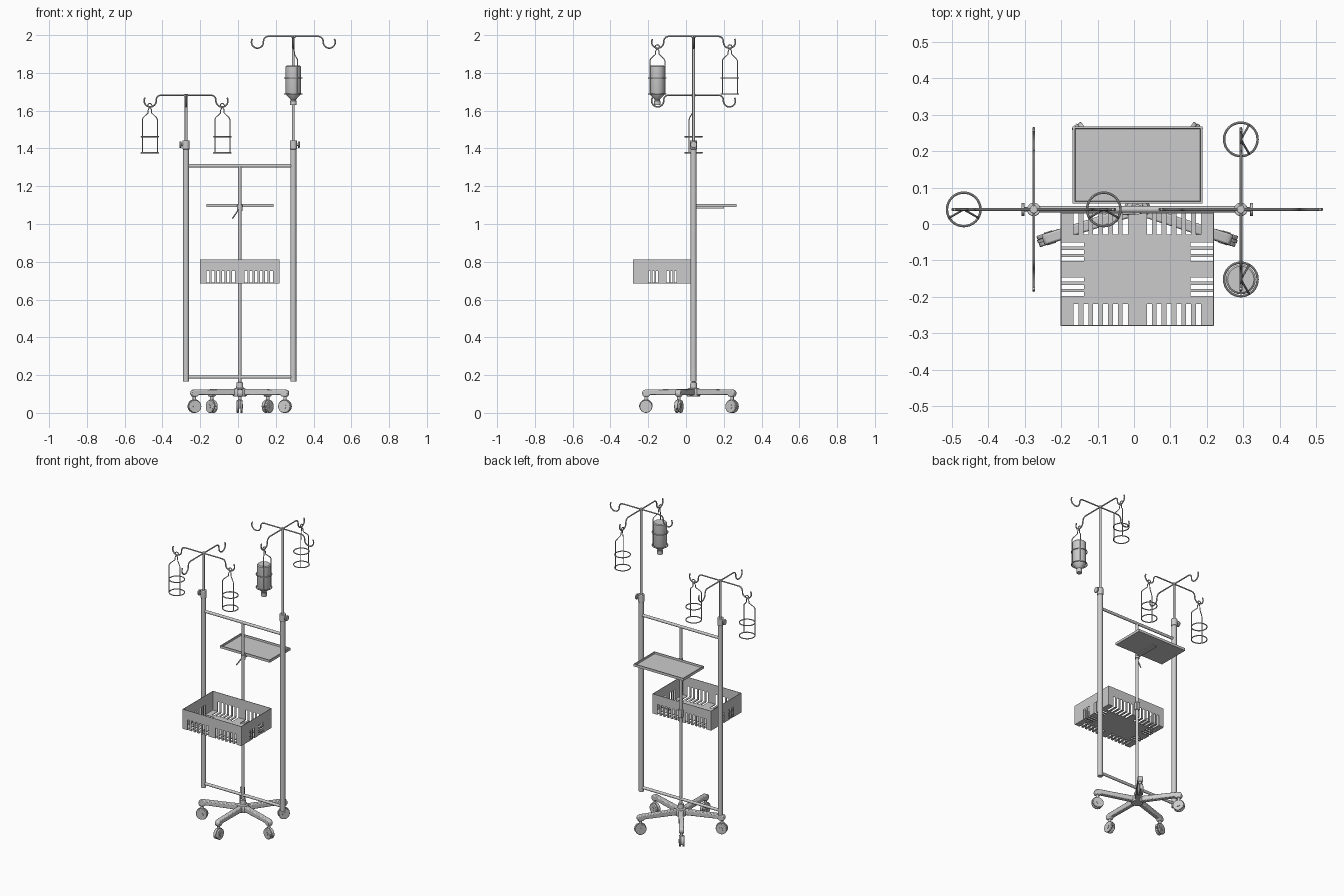
import bpy, bmesh
from math import pi, sin, cos, radians
from mathutils import Vector, Matrix

if "Cube" in bpy.data.objects:
    bpy.data.objects.remove(bpy.data.objects["Cube"])

CX, CY = 0.009, 0.04          # axis of the stand
I = Matrix.Identity(4)


def mesh_obj(name, bm, M=I, bevel=0):
    bmesh.ops.recalc_face_normals(bm, faces=bm.faces)
    me = bpy.data.meshes.new(name)
    bm.to_mesh(me)
    bm.free()
    ob = bpy.data.objects.new(name, me)
    bpy.context.collection.objects.link(ob)
    ob.matrix_world = M
    if bevel:
        m = ob.modifiers.new("bevel", 'BEVEL')
        m.width, m.segments, m.limit_method = bevel, 2, 'ANGLE'
    return ob


def cyl(name, p, q, r, r2=None, M=I, n=24, bevel=0):
    p, q = Vector(p), Vector(q)
    d = q - p
    T = Matrix.Translation((p + q) / 2) @ d.to_track_quat('Z', 'Y').to_matrix().to_4x4()
    bm = bmesh.new()
    bmesh.ops.create_cone(bm, cap_ends=True, segments=n, radius1=r,
                          radius2=r if r2 is None else r2, depth=d.length, matrix=T)
    return mesh_obj(name, bm, M, bevel)


def add_box(bm, lo, hi):
    lo, hi = Vector(lo), Vector(hi)
    bmesh.ops.create_cube(bm, size=1, matrix=Matrix.Translation((lo + hi) / 2)
                          @ Matrix.Diagonal((*(hi - lo), 1)))


def box(name, lo, hi, bevel=0):
    bm = bmesh.new()
    add_box(bm, lo, hi)
    return mesh_obj(name, bm, I, bevel)


def prism(name, outline, width, M, bevel=0):
    """Outline in local x/z, extruded symmetrically along y."""
    bm = bmesh.new()
    f = bm.faces.new([bm.verts.new((x, -width / 2, z)) for x, z in outline])
    g = bmesh.ops.extrude_face_region(bm, geom=[f])['geom']
    bmesh.ops.translate(bm, vec=(0, width, 0), verts=[v for v in g if isinstance(v, bmesh.types.BMVert)])
    return mesh_obj(name, bm, M, bevel)


def lathe(name, profile, M, n=28):
    bm = bmesh.new()
    vs = [bm.verts.new((r, 0, z)) for r, z in profile]
    es = [bm.edges.new(e) for e in zip(vs, vs[1:])]
    bmesh.ops.spin(bm, geom=vs + es, cent=(0, 0, 0), axis=(0, 0, 1), angle=2 * pi, steps=n)
    bmesh.ops.remove_doubles(bm, verts=bm.verts, dist=1e-5)
    return mesh_obj(name, bm, M)


def wire(name, pts, r, M, closed=False):
    cu = bpy.data.curves.new(name, 'CURVE')
    cu.dimensions, cu.bevel_depth, cu.bevel_resolution, cu.use_fill_caps = '3D', r, 2, True
    s = cu.splines.new('POLY')
    s.points.add(len(pts) - 1)
    for p, c in zip(s.points, pts):
        p.co = (*c, 1)
    s.use_cyclic_u = closed
    ob = bpy.data.objects.new(name, cu)
    bpy.context.collection.objects.link(ob)
    ob.matrix_world = M
    bpy.ops.object.select_all(action='DESELECT')
    ob.select_set(True)
    bpy.context.view_layer.objects.active = ob
    bpy.ops.object.convert(target='MESH')


def place(x, y, z=0, angle=0):
    return Matrix.Translation((x, y, z)) @ Matrix.Rotation(radians(angle), 4, 'Z')


# wheeled base: five legs with twin-wheel casters
lathe("base_hub", [(0, .088), (.034, .088), (.036, .095), (.036, .12), (.03, .129),
                   (.019, .133), (.017, .16), (.01, .163), (0, .163)], place(CX, CY))
for i in range(5):
    M = place(CX, CY, 0, -90 + 72 * i)
    prism("base_leg", [(.01, .093), (.01, .127), (.255, .124), (.27, .117), (.273, .1),
                       (.265, .086), (.238, .086), (.23, .096)], .03, M, .005)
    cyl("caster_stem", (.252, 0, .05), (.252, 0, .09), .009, M=M)
    arc = [(.252 + .036 * cos(a), .036 + .036 * sin(a))
           for a in [radians(-20 + 200 * k / 14) for k in range(15)]]
    prism("caster_hood", arc, .009, M)
    for s in (-1, 1):
        cyl("caster_wheel", (.252, s * .004, .034), (.252, s * .016, .034), .034, M=M, bevel=.003)
        cyl("caster_axle_cap", (.252, s * .016, .034), (.252, s * .018, .034), .012, M=M)

# frame: centre pole and two crossbars
XL, XR = CX - .284, CX + .284
cyl("centre_pole", (CX, CY, .13), (CX, CY, 1.31), .009)
for z in (.19, 1.308):
    cyl("crossbar", (XL, CY, z), (XR, CY, z), .009)


# wire bottle holder hanging from a hook
def holder(x, y, top, angle):
    M = place(x, y, top, angle)
    loop = [(0, .011 * sin(a), -.055 + .011 * cos(a)) for a in [2 * pi * k / 14 for k in range(14)]]
    wire("holder_loop", loop, .0028, M, True)
    for a in (-60, 60):
        c, s = cos(radians(a)), sin(radians(a))
        leg = [(r * c, r * s, z) for r, z in
               [(0, -.063), (.009, -.075), (.012, -.095), (.04, -.118), (.046, -.128), (.046, -.305)]]
        wire("holder_leg", leg, .0028, M)
    for z in (-.22, -.305):
        ring = [(.046 * cos(t), .046 * sin(t), z) for t in [2 * pi * k / 32 for k in range(32)]]
        wire("holder_ring", ring, .0033, M, True)


# side posts with telescopic rods, clamps and four hooks each
hook = [(.004, 0), (.135, 0), (.147, -.004), (.155, -.013)]
hook += [(.19 + .032 * cos(a), -.03 + .032 * sin(a))
         for a in [radians(172 + 220 * k / 14) for k in range(15)]]
for x, top, side in ((XL, 1.682, -1), (XR, 1.993, 1)):
    cyl("side_post", (x, CY, .165), (x, CY, 1.43), .0155)
    cyl("post_collar", (x, CY, 1.395), (x, CY, 1.443), .0185, bevel=.003)
    cyl("clamp_screw", (x, CY, 1.42), (x + side * .03, CY, 1.42), .006)
    cyl("clamp_knob", (x + side * .025, CY, 1.42), (x + side * .034, CY, 1.42), .018, n=12, bevel=.002)
    cyl("telescopic_rod", (x, CY, 1.4), (x, CY, top), .007)
    cyl("hook_hub", (x, CY, top - .008), (x, CY, top + .006), .011, bevel=.002)
    for k in range(4):
        wire("hook_arm", [(r, 0, z) for r, z in hook], .004, place(x, CY, top, 90 * k))
for s in (-1, 1):
    holder(XL + s * .192, CY, 1.682, -90)
    holder(XR, CY + s * .192, 1.993, 0)

# upside-down bottle in one holder
lathe("bottle", [(0, -.155), (.036, -.155), (.041, -.16), (.041, -.3), (.038, -.308), (.018, -.33),
                 (.014, -.334), (.014, -.34), (.017, -.341), (.017, -.362), (0, -.362)],
      place(XR, CY - .192, 1.993))

# rear tray with a raised rim, support and lever
tx0, tx1, ty0, ty1 = -.168, .188, .056, .268
bm = bmesh.new()
add_box(bm, (tx0, ty0, 1.089), (tx1, ty1, 1.105))
top = max(bm.faces, key=lambda f: f.calc_center_median().z)
bmesh.ops.inset_region(bm, faces=[top], thickness=.008)
bmesh.ops.inset_region(bm, faces=[top], thickness=.002, depth=-.011)
mesh_obj("tray", bm)
box("tray_support", (CX - .014, CY, 1.083), (CX + .014, .2, 1.09))
cyl("tray_clamp", (CX, CY, 1.07), (CX, CY, 1.1), .014)
cyl("tray_lever", (CX, .03, 1.085), (-.03, .028, 1.028), .0035)

# front basket with slots wrapping from the walls into the floor
bx0, bx1, by0, by1, bz0, bz1, t = CX - .211, CX + .211, -.28, .031, .685, .812, .004
bm = bmesh.new()
add_box(bm, (bx0, by0, bz0), (bx1, by1, bz1))
top = max(bm.faces, key=lambda f: f.calc_center_median().z)
bmesh.ops.inset_region(bm, faces=[top], thickness=t)
bmesh.ops.translate(bm, vec=(0, 0, -(bz1 - bz0 - t)), verts=bmesh.ops.extrude_discrete_faces(
    bm, faces=[top])['faces'][0].verts)
basket = mesh_obj("basket", bm)
bm = bmesh.new()
ym = (by0 + by1) / 2
for s in (-1, 1):
    for i in range(6):
        x = CX + s * (.033 + .027 * i)
        add_box(bm, (x - .007, by0 - .01, bz0 - .01), (x + .007, by0 + .06, .752))
        add_box(bm, (x - .007, by1 - .06, bz0 - .01), (x + .007, by1 + .01, .752))
    for i in range(3):
        y = ym + s * (.028 + .02 * i)
        add_box(bm, (bx0 - .01, y - .0055, bz0 - .01), (bx0 + .065, y + .0055, .752))
        add_box(bm, (bx1 - .065, y - .0055, bz0 - .01), (bx1 + .01, y + .0055, .752))
# drop the overlap of side slots with the corner slots by cutting with self-intersection on
cutter = mesh_obj("slot_cutter", bm)
cutter.hide_render = True
m = basket.modifiers.new("slots", 'BOOLEAN')
m.operation, m.object, m.solver, m.use_self = 'DIFFERENCE', cutter, 'EXACT', True
bpy.context.view_layer.objects.active = basket
bpy.ops.object.modifier_apply(modifier="slots")
bpy.data.objects.remove(cutter)
box("basket_clamp", (CX - .014, .028, .72), (CX + .014, CY + .012, .77), .003)

# smooth round parts, keep edges sharp
bpy.ops.object.select_all(action='SELECT')
bpy.context.view_layer.objects.active = basket
bpy.ops.object.shade_smooth_by_angle(angle=radians(35))
